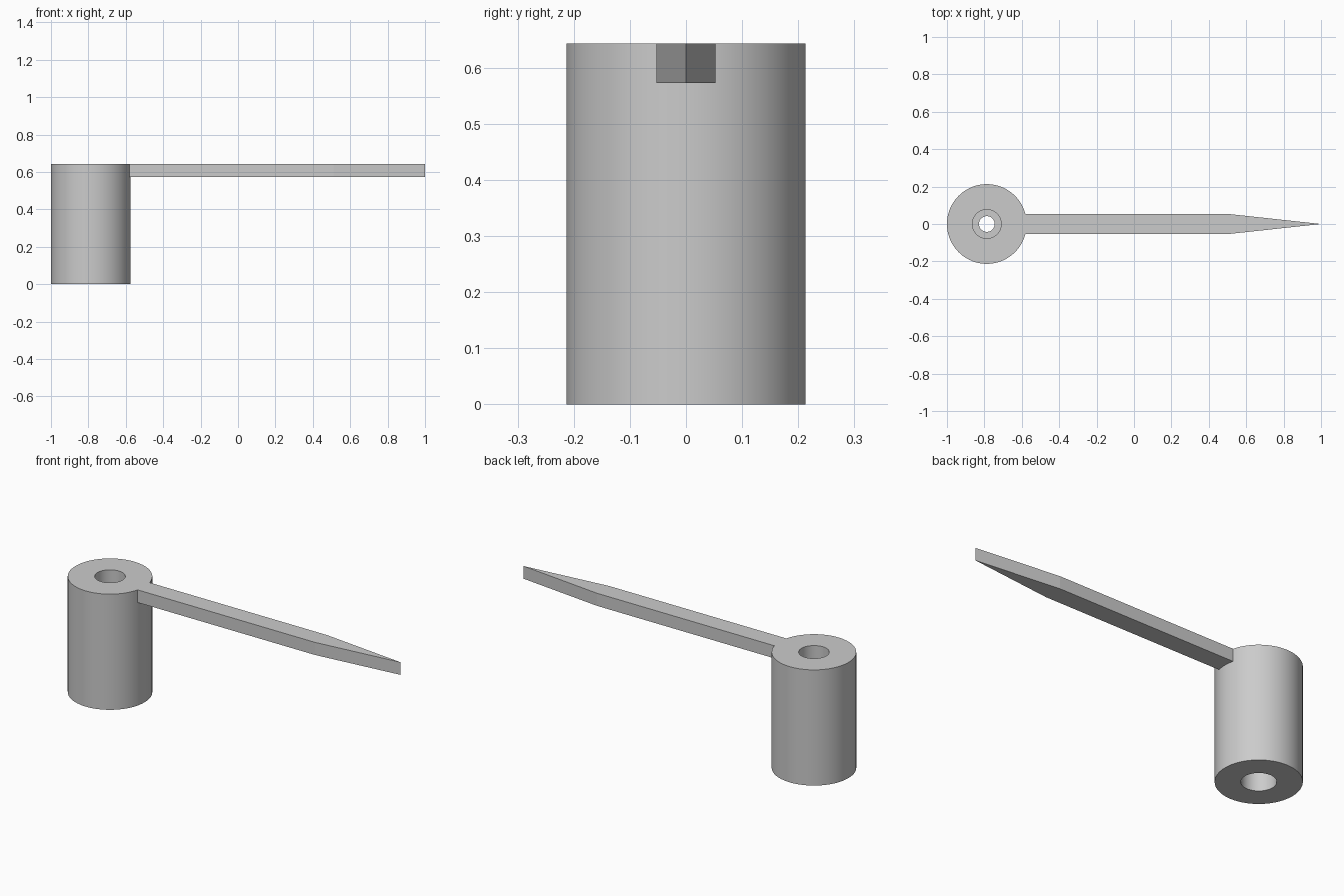
import bpy, bmesh, math

cube = bpy.data.objects.get("Cube")
if cube:
    bpy.data.objects.remove(cube, do_unlink=True)

CX, R, H = -0.787, 0.213, 0.643      # hub centre, radius and height
ARM_HALF, ARM_Z = 0.053, 0.573       # arm half width and underside
SEGMENTS = 96

grey = bpy.data.materials.new("plain_grey")
grey.use_nodes = True
color = (0.6, 0.6, 0.6, 1)
grey.diffuse_color = color
grey.node_tree.nodes["Principled BSDF"].inputs["Base Color"].default_value = color


def finish(name, bm):
    bmesh.ops.recalc_face_normals(bm, faces=bm.faces)
    mesh = bpy.data.meshes.new(name)
    bm.to_mesh(mesh)
    bm.free()
    mesh.materials.append(grey)
    obj = bpy.data.objects.new(name, mesh)
    bpy.context.collection.objects.link(obj)
    return obj


# Hub: closed section turned round its axis, with a stepped through bore
section = [(R, 0), (R, H), (0.077, H), (0.077, 0.36),
           (0.042, 0.36), (0.042, 0.28), (0.087, 0.28), (0.087, 0)]
bm = bmesh.new()
rings = []
for i in range(SEGMENTS):
    a = math.tau * i / SEGMENTS
    rings.append([bm.verts.new((CX + r * math.cos(a), r * math.sin(a), z))
                  for r, z in section])
for i, ring in enumerate(rings):
    after = rings[(i + 1) % SEGMENTS]
    for j in range(len(section)):
        k = (j + 1) % len(section)
        bm.faces.new((ring[j], after[j], after[k], ring[k]))
hub = finish("hub", bm)

# Pointer arm: outline fitted to the hub wall, tapering to a sharp tip
bm = bmesh.new()
spread = math.asin(ARM_HALF / R)
inner = R * math.cos(math.pi / SEGMENTS)
outline = [(0.51, -ARM_HALF), (1.0, 0), (0.51, ARM_HALF)]
for i in range(9):
    a = spread * (1 - i / 4)
    outline.append((CX + inner * math.cos(a), inner * math.sin(a)))
base = bm.faces.new([bm.verts.new((x, y, ARM_Z)) for x, y in outline])
top = bmesh.ops.extrude_face_region(bm, geom=[base], use_keep_orig=True)
bmesh.ops.translate(bm, vec=(0, 0, H - ARM_Z),
                    verts=[v for v in top["geom"] if isinstance(v, bmesh.types.BMVert)])
finish("pointer_arm", bm)

# Smooth round walls, crisp rims
bpy.ops.object.select_all(action='DESELECT')
hub.select_set(True)
bpy.context.view_layer.objects.active = hub
bpy.ops.object.shade_smooth_by_angle(angle=math.radians(30))
